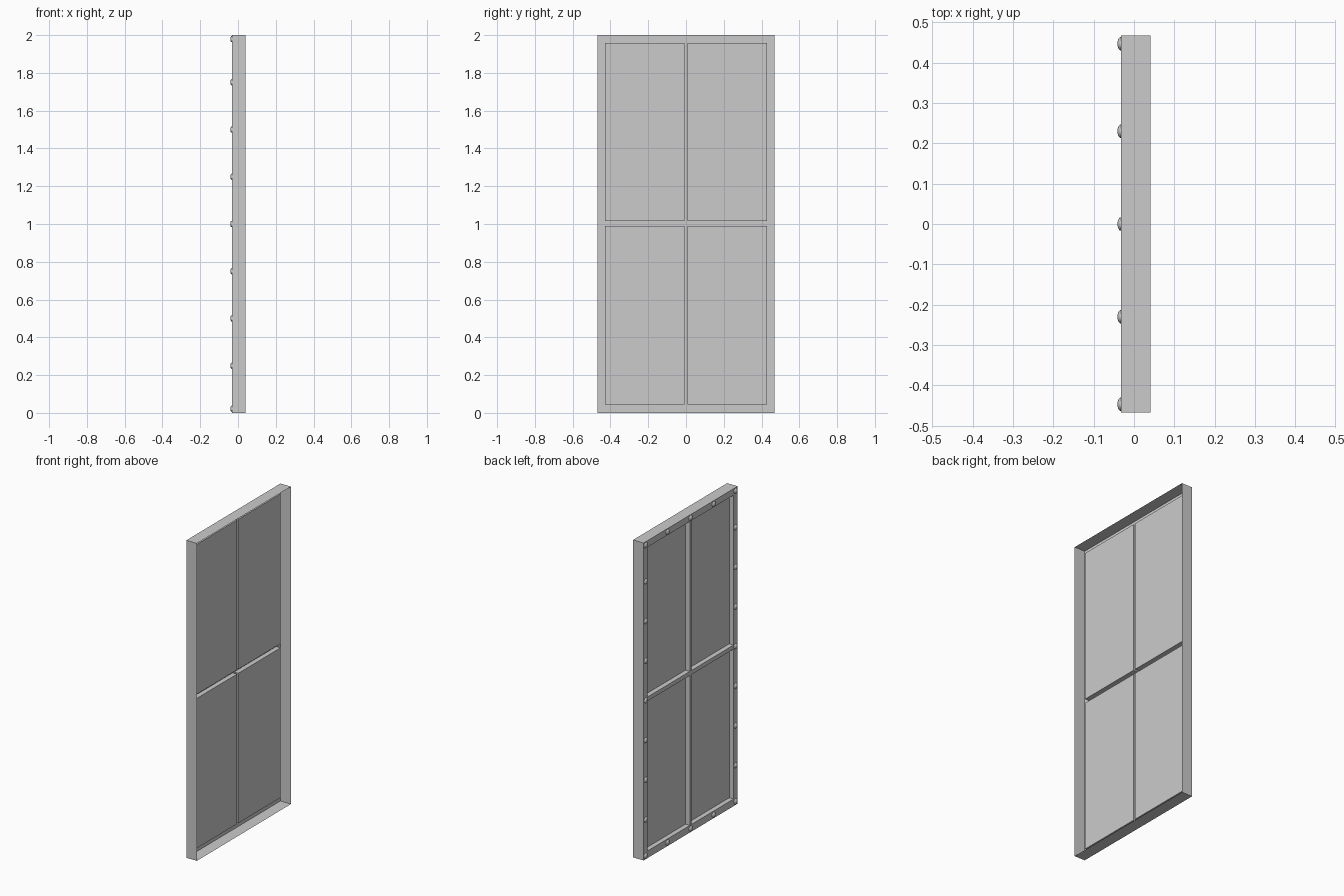
import bpy, bmesh, math

if "Cube" in bpy.data.objects:
    bpy.data.objects.remove(bpy.data.objects["Cube"])

BACK, FRONT, PANEL = -0.032, 0.041, -0.002   # x depths of the folded sheet
W, H = 0.468, 2.0                            # half width, height
YS = [-W, -0.428, -0.007, 0.007, 0.428, W]   # panel cells are the odd ones
ZS = [0, 0.045, 0.989, 1.015, 1.959, H]


def make_object(name, bm):
    mesh = bpy.data.meshes.new(name)
    bm.to_mesh(mesh)
    bm.free()
    ob = bpy.data.objects.new(name, mesh)
    bpy.context.collection.objects.link(ob)
    return ob


def quad(bm, pts):
    bm.faces.new([bm.verts.new(p) for p in pts])


def rect(bm, x, y0, y1, z0, z1):
    quad(bm, [(x, y0, z0), (x, y1, z0), (x, y1, z1), (x, y0, z1)])


def rim(bm, xa, xb, y0, y1, z0, z1):
    c = [(y0, z0), (y1, z0), (y1, z1), (y0, z1)]
    for a, b in zip(c, c[1:] + c[:1]):
        quad(bm, [(xa, *a), (xa, *b), (xb, *b), (xb, *a)])


# Folded door sheet: outer walls, back flange with grooves, four raised panels
bm = bmesh.new()
rim(bm, FRONT, BACK, -W, W, 0, H)
for i in range(5):
    for j in range(5):
        cell = (YS[i], YS[i + 1], ZS[j], ZS[j + 1])
        if i % 2 and j % 2:
            rect(bm, PANEL, *cell)
            rim(bm, BACK, PANEL, *cell)
        else:
            rect(bm, BACK, *cell)
bmesh.ops.remove_doubles(bm, verts=bm.verts, dist=1e-5)
bmesh.ops.recalc_face_normals(bm, faces=bm.faces)
make_object("door_sheet", bm)


# Domed rivets around the back flange
def dome(bm, y, z, r=0.017, h=0.009, n=16, rings=4):
    loops = []
    for k in range(rings):
        a = k / rings * math.pi / 2
        loops.append([bm.verts.new((BACK - h * math.sin(a),
                                    y + r * math.cos(a) * math.cos(t * 2 * math.pi / n),
                                    z + r * math.cos(a) * math.sin(t * 2 * math.pi / n)))
                      for t in range(n)])
    tip = bm.verts.new((BACK - h, y, z))
    for lo, hi in zip(loops, loops[1:]):
        for t in range(n):
            u = (t + 1) % n
            bm.faces.new((lo[t], lo[u], hi[u], hi[t]))
    for t in range(n):
        bm.faces.new((loops[-1][t], loops[-1][(t + 1) % n], tip))


bm = bmesh.new()
for z in (0.022, 1.979):
    for y in (-0.23, 0, 0.23):
        dome(bm, y, z)
for y in (-0.447, 0.447):
    for z in [0.022] + [0.25 * k for k in range(1, 8)] + [1.979]:
        dome(bm, y, z)
bmesh.ops.recalc_face_normals(bm, faces=bm.faces)
for f in bm.faces:
    f.smooth = True
make_object("rivets", bm)
